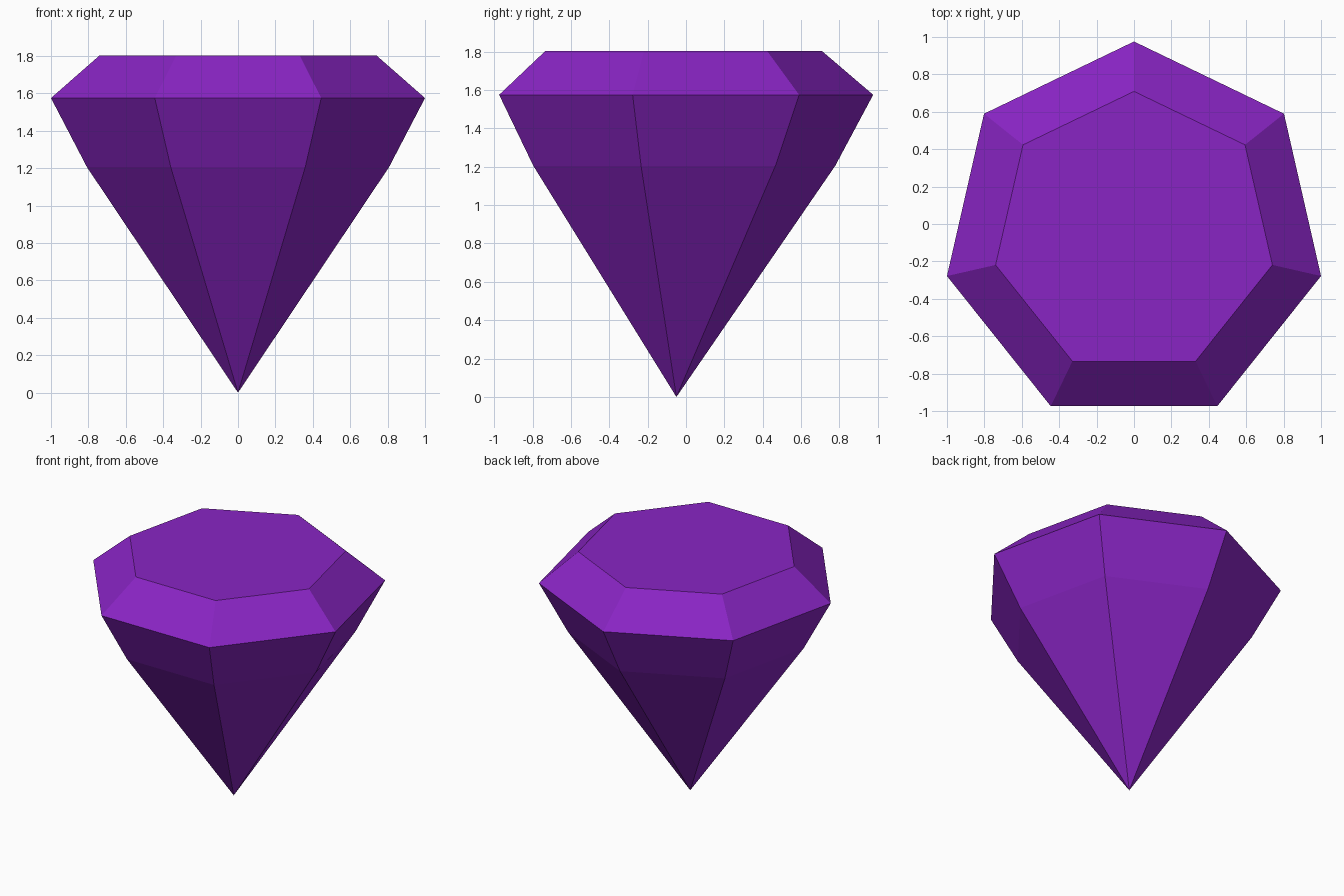
import bpy
import bmesh
from math import cos, sin, pi

cube = bpy.data.objects.get("Cube")
if cube:
    bpy.data.objects.remove(cube, do_unlink=True)

SIDES = 7
CENTRE_Y = -0.05

# Gem colour
purple = bpy.data.materials.new("purple_gem")
purple.use_nodes = True
colour = (0.25, 0.018, 0.55, 1.0)
purple.diffuse_color = colour
purple.node_tree.nodes["Principled BSDF"].inputs["Base Color"].default_value = colour

bm = bmesh.new()


def ring(radius, z):
    """Seven-sided ring with one corner pointing to the back."""
    angles = [pi / 2 + 2 * pi * i / SIDES for i in range(SIDES)]
    return [bm.verts.new((radius * cos(a), CENTRE_Y + radius * sin(a), z)) for a in angles]


# Rings from the pavilion up to the table
rings = [ring(r, z) for r, z in ((0.828, 1.205), (1.0257, 1.575), (0.759, 1.803))]

# Pointed pavilion
tip = bm.verts.new((0, CENTRE_Y, 0))
for i in range(SIDES):
    bm.faces.new((tip, rings[0][(i + 1) % SIDES], rings[0][i]))

# Side facets of the upper pavilion and crown
for low, high in zip(rings, rings[1:]):
    for i in range(SIDES):
        j = (i + 1) % SIDES
        bm.faces.new((low[i], low[j], high[j], high[i]))

# Flat table on top
bm.faces.new(rings[-1])
bmesh.ops.recalc_face_normals(bm, faces=bm.faces)

mesh = bpy.data.meshes.new("gem")
bm.to_mesh(mesh)
bm.free()
mesh.materials.append(purple)
gem = bpy.data.objects.new("gem", mesh)
bpy.context.collection.objects.link(gem)
